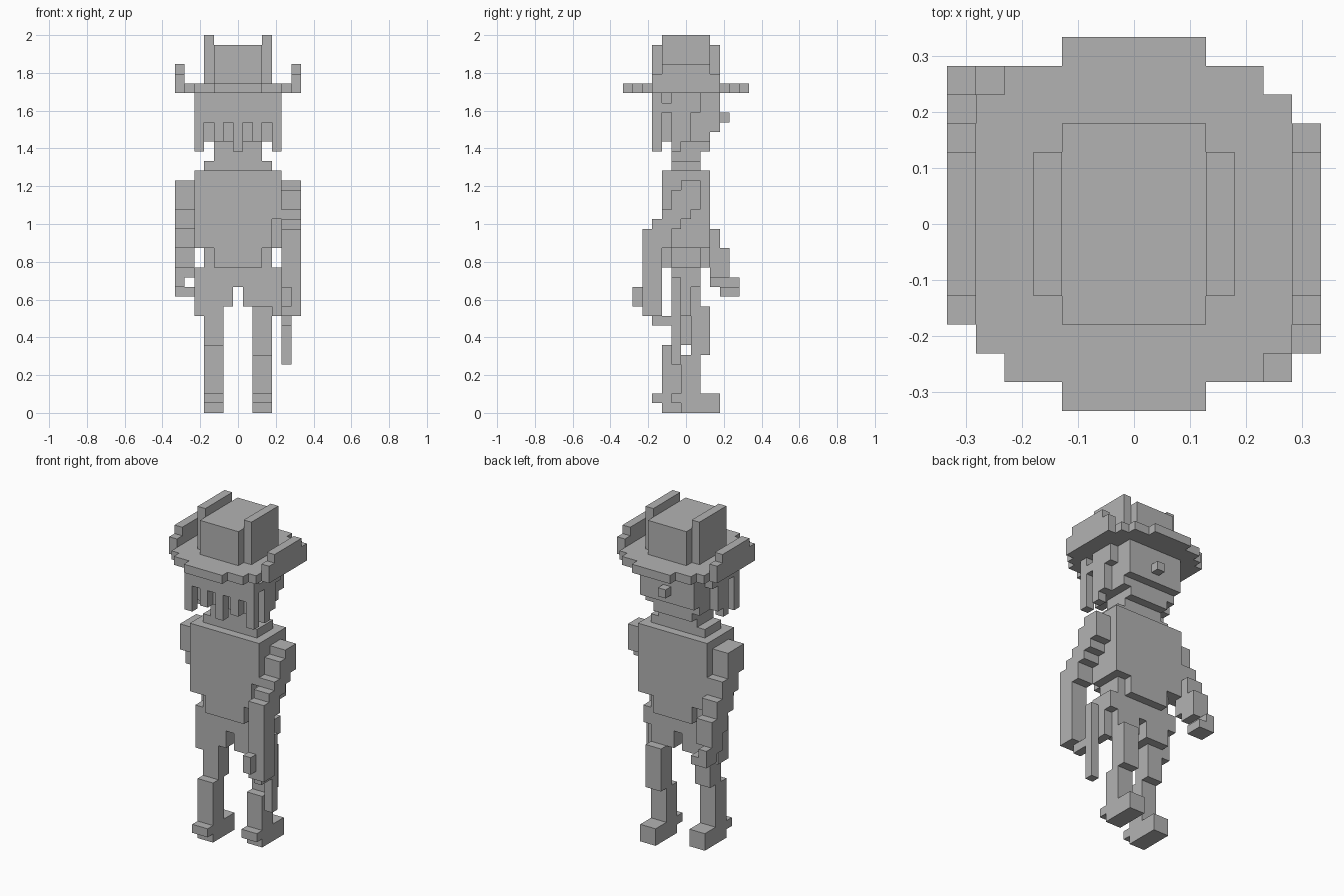
import bpy
import bmesh
from mathutils import Vector

if "Cube" in bpy.data.objects:
    bpy.data.objects.remove(bpy.data.objects["Cube"], do_unlink=True)

UNIT = 2 / 39
HALF = 6.5
parts = {}
owner = {}


def box(part, x, y, z):
    """Fill a block of cells; each range includes both ends."""
    cells = parts.setdefault(part, [])
    for i in range(x[0], x[1] + 1):
        for j in range(y[0], y[1] + 1):
            for k in range(z[0], z[1] + 1):
                if (i, j, k) not in owner:
                    owner[i, j, k] = part
                    cells.append((i, j, k))


def both_sides(part, x, y, z):
    """Fill a block and its mirror image across the middle."""
    box(part, x=x, y=y, z=z)
    box(part, x=(12 - x[1], 12 - x[0]), y=y, z=z)


# Hat: stepped round brim, crown, raised side ridges, curled edges
for inset, depth in ((0, 3), (1, 4), (2, 5), (4, 6)):
    box("hat_brim", x=(inset, 12 - inset), y=(6 - depth, 6 + depth), z=(33, 33))
box("hat_crown", x=(4, 8), y=(3, 9), z=(34, 37))
both_sides("hat_crown", x=(3, 3), y=(4, 8), z=(34, 38))
both_sides("hat_curl", x=(0, 0), y=(3, 9), z=(34, 34))
both_sides("hat_curl", x=(0, 0), y=(4, 8), z=(35, 35))

# Head with jaw, chin and nose
box("head", x=(3, 9), y=(4, 9), z=(29, 32))
box("head", x=(3, 9), y=(4, 8), z=(28, 28))
box("head", x=(4, 8), y=(5, 8), z=(27, 27))
box("nose", x=(6, 6), y=(10, 10), z=(30, 30))

# Hair: sheet with hanging strands, and a lock over each ear
box("hair", x=(3, 9), y=(3, 3), z=(30, 32))
box("hair", x=(6, 6), y=(3, 3), z=(27, 29))
both_sides("hair", x=(4, 4), y=(3, 3), z=(28, 29))
both_sides("side_hair", x=(2, 2), y=(5, 7), z=(32, 32))
both_sides("side_hair", x=(2, 2), y=(4, 7), z=(31, 31))
both_sides("side_hair", x=(2, 2), y=(5, 6), z=(28, 30))
both_sides("side_hair", x=(2, 2), y=(5, 5), z=(27, 27))
both_sides("side_hair", x=(2, 2), y=(3, 3), z=(27, 32))

# Neck and collar
box("neck", x=(4, 8), y=(5, 7), z=(26, 26))
box("collar", x=(3, 9), y=(5, 7), z=(25, 25))

# Torso, narrower below, with a notch behind the swinging arm
box("torso", x=(2, 10), y=(4, 8), z=(20, 24))
box("torso", x=(2, 9), y=(4, 8), z=(17, 19))
box("torso", x=(10, 10), y=(5, 8), z=(17, 19))
box("torso", x=(4, 8), y=(4, 8), z=(15, 16))
both_sides("torso", x=(3, 3), y=(5, 7), z=(15, 16))

# Hips and side pouches
box("hips", x=(2, 10), y=(5, 7), z=(13, 14))
both_sides("hips", x=(3, 5), y=(5, 7), z=(11, 12))
both_sides("hip_pouch", x=(2, 2), y=(5, 6), z=(10, 12))

# Left leg, stepping forward
box("left_leg", x=(8, 9), y=(7, 8), z=(6, 10))
box("left_leg", x=(8, 9), y=(6, 7), z=(0, 5))
box("left_boot", x=(8, 9), y=(6, 9), z=(0, 1))
box("left_boot", x=(8, 9), y=(5, 5), z=(1, 1))

# Right leg, trailing
box("right_leg", x=(3, 4), y=(5, 6), z=(7, 10))
box("right_leg", x=(3, 4), y=(4, 5), z=(0, 6))
box("right_boot", x=(3, 4), y=(4, 7), z=(0, 1))
box("right_boot", x=(3, 4), y=(3, 3), z=(1, 1))

# Left arm, swept back in steps
left_steps = (((6, 7), (23, 23)), ((5, 7), (21, 22)), ((4, 6), (20, 20)),
              ((3, 5), (19, 19)), ((2, 4), (17, 18)), ((2, 3), (11, 16)))
for depth, height in left_steps:
    box("left_arm", x=(11, 12), y=depth, z=height)
box("left_hand", x=(11, 11), y=(1, 1), z=(11, 12))
box("left_hand", x=(11, 12), y=(2, 3), z=(10, 10))

# Held strap and the sheath hanging at the hip
box("strap", x=(11, 11), y=(3, 4), z=(9, 9))
box("sheath", x=(11, 11), y=(5, 5), z=(5, 13))

# Right arm, reaching forward in steps
right_steps = (((5, 7), (21, 23)), ((6, 8), (19, 20)), ((7, 9), (17, 18)),
               ((8, 10), (15, 16)), ((9, 10), (14, 14)))
for depth, height in right_steps:
    box("right_arm", x=(0, 1), y=depth, z=height)
box("right_hand", x=(0, 0), y=(9, 11), z=(13, 13))
box("right_hand", x=(0, 1), y=(10, 11), z=(12, 12))

# One plain grey for everything
grey = bpy.data.materials.new("plain_grey")
grey.use_nodes = True
colour = (0.45, 0.45, 0.45, 1)
grey.diffuse_color = colour
grey.node_tree.nodes["Principled BSDF"].inputs["Base Color"].default_value = colour


def build(name, cells):
    """Make one object from the exposed sides of its cells."""
    bm = bmesh.new()
    for cell in cells:
        for axis in range(3):
            for sign in (-1, 1):
                normal = Vector((0, 0, 0))
                normal[axis] = sign
                beside = tuple(int(c + n) for c, n in zip(cell, normal))
                if beside in owner:
                    continue
                u = Vector((0, 0, 0))
                u[(axis + 1) % 3] = 0.5
                v = normal.cross(u)
                middle = Vector(cell) + Vector((0.5, 0.5, 0.5)) + normal / 2
                middle -= Vector((HALF, HALF, 0))
                ring = (-u - v, u - v, u + v, v - u)
                bm.faces.new([bm.verts.new((middle + r) * UNIT) for r in ring])
    bmesh.ops.remove_doubles(bm, verts=bm.verts, dist=UNIT / 100)
    bmesh.ops.dissolve_limit(bm, angle_limit=0.01, verts=bm.verts, edges=bm.edges)
    mesh = bpy.data.meshes.new(name)
    bm.to_mesh(mesh)
    bm.free()
    mesh.materials.append(grey)
    bpy.context.collection.objects.link(bpy.data.objects.new(name, mesh))


for name, cells in parts.items():
    build(name, cells)
